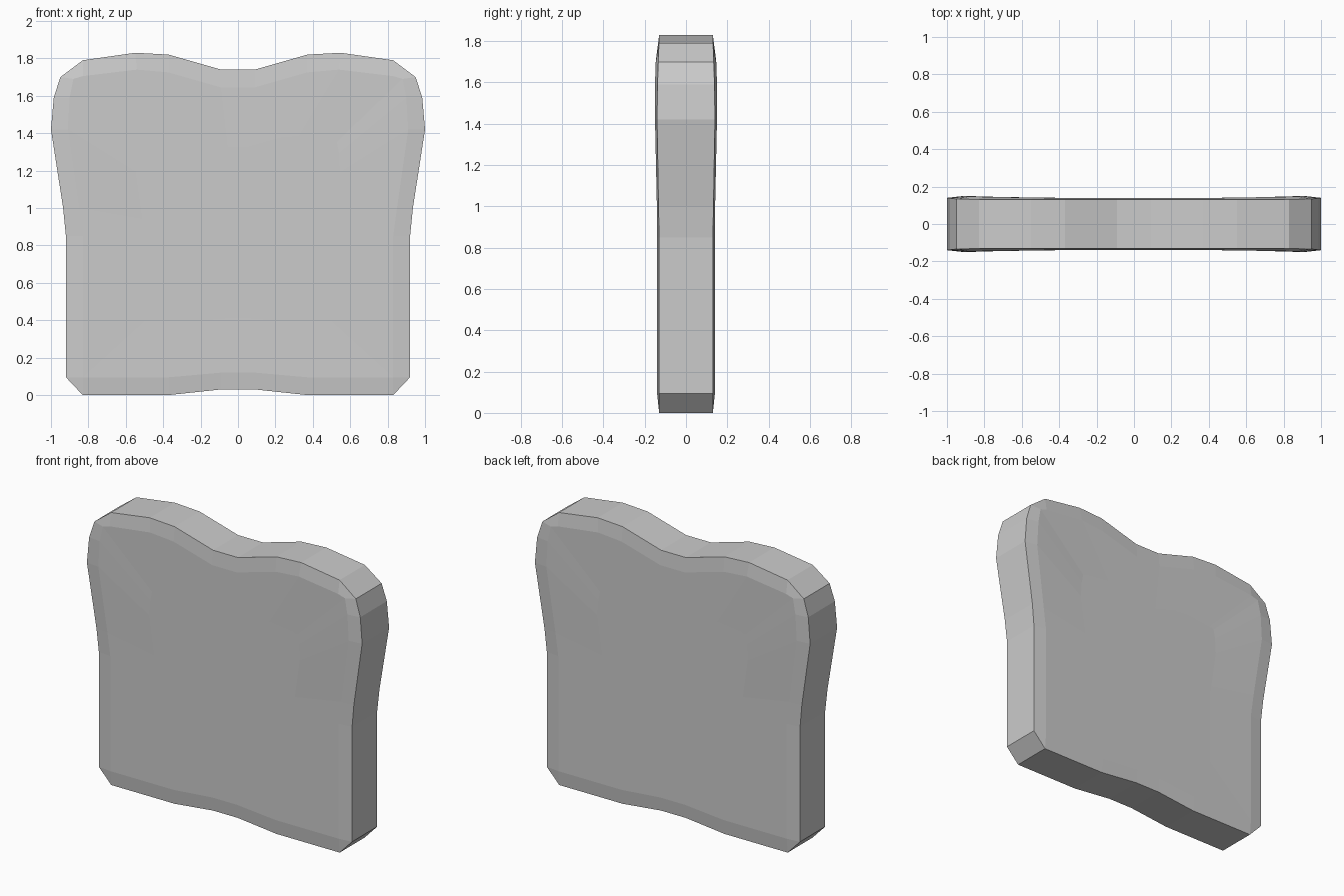
import bpy, bmesh

# Right half of the outline, top to bottom:
# crust x, z, half depth | bevel inner x, z, half depth
half = [
    (0.09, 1.74, 0.130, 0.09, 1.645, 0.138),
    (0.37, 1.82, 0.130, 0.37, 1.725, 0.139),
    (0.55, 1.83, 0.130, 0.54, 1.74, 0.141),
    (0.83, 1.79, 0.131, 0.83, 1.705, 0.146),
    (0.95, 1.70, 0.134, 0.88, 1.69, 0.147),
    (0.985, 1.59, 0.138, 0.90, 1.59, 0.150),
    (1.00, 1.42, 0.140, 0.91, 1.42, 0.150),
    (0.935, 1.00, 0.133, 0.85, 1.00, 0.141),
    (0.92, 0.85, 0.130, 0.83, 0.85, 0.140),
    (0.92, 0.095, 0.130, 0.83, 0.095, 0.140),
    (0.83, 0.00, 0.130, 0.83, 0.095, 0.140),
    (0.37, 0.00, 0.130, 0.37, 0.095, 0.140),
    (0.09, 0.03, 0.130, 0.09, 0.12, 0.140),
]
outline = half + [(-p[0], p[1], p[2], -p[3], p[4], p[5]) for p in reversed(half)]

bm = bmesh.new()


def ring(points):
    return [bm.verts.new(p) for p in points]


def bridge(a, b):
    n = len(a)
    for i in range(n):
        j = (i + 1) % n
        bm.faces.new((a[i], a[j], b[j], b[i]))


# Crust edge, bevel and gently dished face on both sides
rims = []
for s in (-1, 1):
    rim = ring((p[0], s * p[2], p[1]) for p in outline)
    inner = ring((p[3], s * p[5], p[4]) for p in outline)
    core = ring((p[3] * 0.6, s * 0.139, 0.85 + (p[4] - 0.85) * 0.6) for p in outline)
    bridge(rim, inner)
    bridge(inner, core)
    bm.faces.new(core)
    rims.append(rim)
bridge(*rims)

# Merge shared bevel corners and fix normals
bmesh.ops.remove_doubles(bm, verts=bm.verts, dist=0.001)
bmesh.ops.recalc_face_normals(bm, faces=bm.faces)
mesh = bpy.data.meshes.new("bread_slice")
bm.to_mesh(mesh)
bm.free()
slice_obj = bpy.data.objects.new("bread_slice", mesh)
bpy.context.collection.objects.link(slice_obj)
